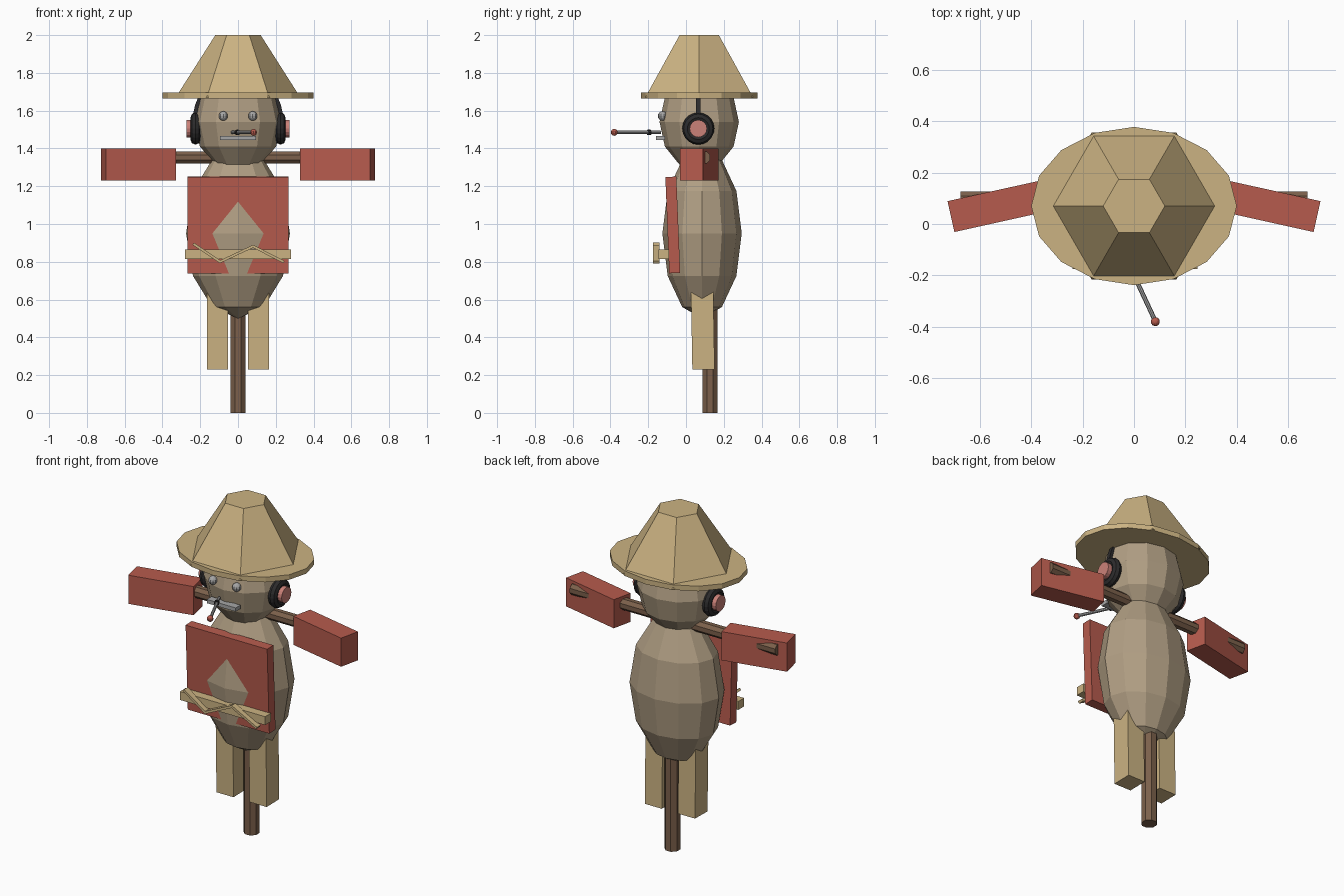
import bpy, bmesh, math
from mathutils import Vector, Matrix

if "Cube" in bpy.data.objects:
    bpy.data.objects.remove(bpy.data.objects["Cube"])

def colour(name, rgb):
    m = bpy.data.materials.new(name)
    m.diffuse_color = (*rgb, 1)
    m.use_nodes = True
    m.node_tree.nodes["Principled BSDF"].inputs["Base Color"].default_value = m.diffuse_color
    return m

STRAW = colour("straw", (0.60, 0.45, 0.225))
BURLAP = colour("burlap", (0.44, 0.345, 0.23))
RED = colour("barn red", (0.47, 0.105, 0.075))
WOOD = colour("weathered wood", (0.20, 0.118, 0.07))
BLACK = colour("black rubber", (0.025, 0.024, 0.025))
PINK = colour("pink pad", (0.60, 0.22, 0.19))
STEEL = colour("steel", (0.38, 0.38, 0.38))

def finish(name, bm, mat, matrix=Matrix()):
    bm.transform(matrix)
    bmesh.ops.recalc_face_normals(bm, faces=bm.faces)
    me = bpy.data.meshes.new(name)
    bm.to_mesh(me)
    bm.free()
    me.materials.append(mat)
    ob = bpy.data.objects.new(name, me)
    bpy.context.collection.objects.link(ob)
    return ob

def box(name, mat, loc, size, rot=Matrix()):
    bm = bmesh.new()
    bmesh.ops.create_cube(bm, size=1)
    return finish(name, bm, mat, Matrix.Translation(loc) @ rot @ Matrix.Diagonal((*size, 1)))

def ball(name, mat, loc, radii, seg=12, rings=6):
    bm = bmesh.new()
    bmesh.ops.create_uvsphere(bm, u_segments=seg, v_segments=rings, radius=1)
    return finish(name, bm, mat, Matrix.Translation(loc) @ Matrix.Diagonal((*radii, 1)))

def rod(name, mat, a, b, r1, r2=None, seg=8, turn=0, stretch=(1, 1)):
    """Prism or tapered cylinder from a to b."""
    a, b = Vector(a), Vector(b)
    d = b - a
    bm = bmesh.new()
    bmesh.ops.create_cone(bm, cap_ends=True, segments=seg, radius1=r1,
                          radius2=r1 if r2 is None else r2, depth=d.length)
    aim = Matrix() if abs(d.normalized().z) > 0.999 else d.to_track_quat('Z', 'Y').to_matrix().to_4x4()
    return finish(name, bm, mat, Matrix.Translation((a + b) / 2) @ aim
                  @ Matrix.Diagonal((*stretch, 1, 1)) @ Matrix.Rotation(turn, 4, 'Z'))

def ring(name, mat, loc, major, minor, n=20, m=8):
    """Torus around the x axis."""
    bm = bmesh.new()
    grid = []
    for i in range(n):
        a = 2 * math.pi * i / n
        row = []
        for j in range(m):
            t = 2 * math.pi * j / m
            r = major + minor * math.cos(t)
            row.append(bm.verts.new((minor * math.sin(t), r * math.cos(a), r * math.sin(a))))
        grid.append(row)
    for i in range(n):
        for j in range(m):
            k, l = (i + 1) % n, (j + 1) % m
            bm.faces.new((grid[i][j], grid[k][j], grid[k][l], grid[i][l]))
    return finish(name, bm, mat, Matrix.Translation(loc))

EIGHTH = math.pi / 8

# wooden frame
rod("post", WOOD, (0, 0.127, 0), (0, 0.127, 1.3), 0.044, turn=EIGHTH)
rod("crossbar", WOOD, (-0.675, 0.095, 1.352), (0.675, 0.095, 1.352), 0.035, turn=EIGHTH)

# stuffed body and head
ball("torso", BURLAP, (0, 0.085, 0.95), (0.275, 0.21, 0.45))
ball("head", BURLAP, (0, 0.07, 1.54), (0.233, 0.21, 0.26))

# hat
rod("hat_brim", STRAW, (0, 0.07, 1.665), (0, 0.07, 1.695), 0.4, seg=16, stretch=(1, 0.77))
rod("hat_crown", STRAW, (0, 0.07, 1.67), (0, 0.07, 2.0), 0.33, 0.12, seg=6, turn=math.pi / 2)

# apron, belt and zigzag stitching
box("apron", RED, (0, -0.07, 0.995), (0.536, 0.058, 0.51), Matrix.Rotation(math.radians(2.3), 4, 'X'))
box("belt", STRAW, (0, -0.118, 0.84), (0.56, 0.055, 0.05))
zig = [(-0.233, 0.893), (-0.095, 0.8), (0.08, 0.882), (0.24, 0.8)]
for i, ((x0, z0), (x1, z1)) in enumerate(zip(zig, zig[1:])):
    dx, dz = x1 - x0, z1 - z0
    box(f"stitch_{i + 1}", STRAW, ((x0 + x1) / 2, -0.157, (z0 + z1) / 2),
        (math.hypot(dx, dz) + 0.008, 0.036, 0.014), Matrix.Rotation(-math.atan2(dz, dx), 4, 'Y'))

# parts on both sides
for s, side in ((-1, "left"), (1, "right")):
    box(f"{side}_sleeve", RED, (s * 0.527, 0.07, 1.315), (0.38, 0.123, 0.17),
        Matrix.Rotation(-s * math.radians(12.5), 4, 'Z'))
    box(f"{side}_leg", STRAW, (s * 0.109, 0.088, 0.49), (0.112, 0.118, 0.52),
        Matrix.Rotation(math.radians(1), 4, 'X'))
    ring(f"{side}_ear_ring", BLACK, (s * 0.225, 0.065, 1.505), 0.058, 0.027)
    rod(f"{side}_ear_pad", PINK, (s * 0.18, 0.065, 1.505), (s * 0.273, 0.065, 1.505), 0.046, seg=16)
    ball(f"{side}_eye", STEEL, (s * 0.078, -0.124, 1.572), (0.025, 0.025, 0.025), 10, 8)

# headband arching over the head
bm = bmesh.new()
rows = []
for i in range(17):
    a = math.pi * i / 16
    rows.append([bm.verts.new(((0.235 + t) * math.cos(a), y, 1.51 + (0.31 + t) * math.sin(a)))
                 for t, y in ((-0.01, 0.052), (0.01, 0.052), (0.01, 0.078), (-0.01, 0.078))])
for p, q in zip(rows, rows[1:]):
    for j in range(4):
        k = (j + 1) % 4
        bm.faces.new((p[j], q[j], q[k], p[k]))
bm.faces.new(rows[0])
bm.faces.new(rows[-1])
finish("headband", bm, BLACK)

# mouth plate and the stick held in it
box("mouth", STEEL, (0, -0.135, 1.455), (0.19, 0.045, 0.022))
rod("mouth_stick", STEEL, (-0.03, -0.135, 1.485), (0.083, -0.378, 1.485), 0.009)
rod("stick_collar", BLACK, (-0.006, -0.188, 1.485), (0.001, -0.203, 1.485), 0.015)
ball("stick_tip", RED, (0.083, -0.38, 1.485), (0.018, 0.018, 0.018), 10, 8)
